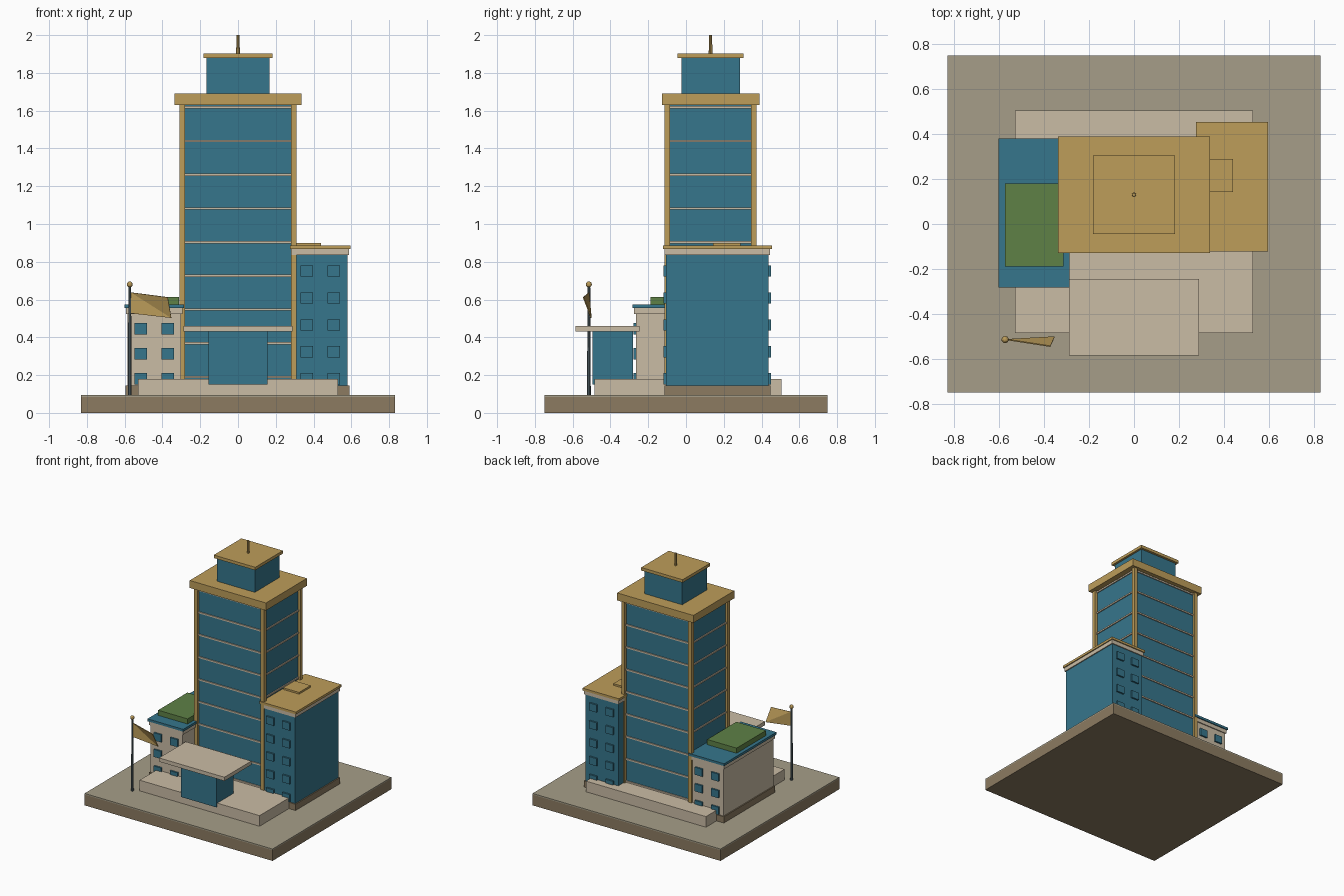
import bpy, bmesh
from math import pi

if "Cube" in bpy.data.objects:
    bpy.data.objects.remove(bpy.data.objects["Cube"])


def mat(name, hexcol):
    rgb = [int(hexcol[i:i + 2], 16) / 255 for i in (0, 2, 4)]
    lin = [c / 12.92 if c < 0.04 else ((c + 0.055) / 1.055) ** 2.4 for c in rgb]
    m = bpy.data.materials.new(name)
    m.diffuse_color = (*lin, 1)
    m.use_nodes = True
    m.node_tree.nodes["Principled BSDF"].inputs["Base Color"].default_value = m.diffuse_color
    return m


GLASS = mat("blue_glass", "36768C")
GOLD = mat("gold", "BD9D5A")
CREAM = mat("cream_stone", "CABCA5")
PAVE = mat("paving", "A69E88")
BROWN = mat("brown_stone", "8C7B61")
GREEN = mat("grass", "5E8146")
METAL = mat("dark_metal", "55656B")


def obj(name, bm, m):
    me = bpy.data.meshes.new(name)
    bm.to_mesh(me)
    bm.free()
    me.materials.append(m)
    o = bpy.data.objects.new(name, me)
    bpy.context.collection.objects.link(o)
    return o


def boxes(name, m, specs):
    """One object from boxes given as (x0, x1, y0, y1, z0, z1)."""
    bm = bmesh.new()
    for x0, x1, y0, y1, z0, z1 in specs:
        vs = bmesh.ops.create_cube(bm, size=1)["verts"]
        bmesh.ops.scale(bm, vec=(x1 - x0, y1 - y0, z1 - z0), verts=vs)
        bmesh.ops.translate(bm, vec=((x0 + x1) / 2, (y0 + y1) / 2, (z0 + z1) / 2), verts=vs)
    return obj(name, bm, m)


def box(name, m, *s):
    return boxes(name, m, [s])


def cone(name, m, x, y, z0, z1, r0, r1, n=8):
    bm = bmesh.new()
    vs = bmesh.ops.create_cone(bm, cap_ends=True, segments=n, radius1=r0, radius2=r1, depth=z1 - z0)["verts"]
    bmesh.ops.translate(bm, vec=(x, y, (z0 + z1) / 2), verts=vs)
    return obj(name, bm, m)


# Ground slab and podium
box("base_slab", BROWN, -0.83, 0.83, -0.75, 0.75, 0, 0.085)
box("paving_slab", PAVE, -0.83, 0.83, -0.75, 0.75, 0.085, 0.095)
box("podium", CREAM, -0.53, 0.53, -0.485, 0.505, 0.09, 0.18)

# Main tower: glass core, floor ledges, corner posts, roof slab
CY = 0.13


def centred(hx, hy, z0, z1):
    return (-hx, hx, CY - hy, CY + hy, z0, z1)


box("tower_glass", GLASS, *centred(0.29, 0.224, 0.17, 1.64))
boxes("floor_ledges", CREAM, [centred(0.298, 0.232, z - 0.006, z + 0.006)
                              for z in (0.19 + 0.1785 * i for i in range(9))])
boxes("corner_posts", GOLD, [(sx * 0.295 - 0.015, sx * 0.295 + 0.015,
                              CY + sy * 0.229 - 0.015, CY + sy * 0.229 + 0.015, 0.17, 1.64)
                             for sx in (-1, 1) for sy in (-1, 1)])
box("tower_roof", GOLD, *centred(0.337, 0.258, 1.63, 1.69))
box("penthouse", GLASS, *centred(0.166, 0.155, 1.69, 1.88))
box("penthouse_roof", GOLD, *centred(0.183, 0.174, 1.878, 1.902))
cone("roof_mast", GOLD, 0, CY, 1.69, 2.0, 0.014, 0.008)


# Side wings, both with plinth, cornice, roof and windows front and back
def wing(side, body, wall, roof, x0, x1, y0, y1, top, rows):
    def layer(e, z0, z1):
        return (x0 - e, x1 + e, y0 - e, y1 + e, z0, z1)
    box(side + "_wing_wall", body, *layer(0, 0.09, top - 0.03))
    box(side + "_wing_plinth", BROWN, *layer(0.009, 0.09, 0.145))
    box(side + "_wing_cornice", wall, *layer(0.008, top - 0.05, top - 0.018))
    box(side + "_wing_roof", roof, *layer(0.016, top - 0.019, top))
    c = (x0 + x1) / 2
    boxes(side + "_wing_windows", GLASS,
          [(c + s * 0.0715 - 0.033, c + s * 0.0715 + 0.033, y - 0.013, y + 0.013, z - 0.03, z + 0.03)
           for s in (-1, 1) for y in (y0, y1) for z in rows])


wing("right", GLASS, CREAM, GOLD, 0.291, 0.58, -0.106, 0.438, 0.886,
     [0.18 + 0.1428 * i for i in range(5)])
wing("left", CREAM, CREAM, GLASS, -0.586, -0.303, -0.266, 0.363, 0.573,
     [0.18 + 0.1325 * i for i in range(3)])
box("roof_hatch", GOLD, 0.30, 0.44, 0.143, 0.288, 0.88, 0.90)
box("roof_garden", GREEN, -0.573, -0.313, -0.189, 0.18, 0.57, 0.614)

# Entrance lobby and canopy
box("lobby", GLASS, -0.156, 0.156, -0.496, -0.28, 0.15, 0.435)
box("canopy", CREAM, -0.289, 0.289, -0.584, -0.245, 0.43, 0.46)

# Flagpole with finial and twisted flag
FX, FY = -0.573, -0.514
cone("flagpole", METAL, FX, FY, 0.09, 0.68, 0.01, 0.007)
bm = bmesh.new()
vs = bmesh.ops.create_uvsphere(bm, u_segments=10, v_segments=6, radius=0.016)["verts"]
bmesh.ops.translate(bm, vec=(FX, FY, 0.68), verts=vs)
obj("pole_finial", bm, GOLD)

bm = bmesh.new()
a, b, c, d = [bm.verts.new(p) for p in ((-0.567, FY, 0.638), (-0.567, FY, 0.527),
                                        (-0.353, -0.502, 0.503), (-0.372, -0.544, 0.612))]
bm.faces.new((a, b, c))
bm.faces.new((a, c, d))
flag = obj("flag", bm, GOLD)
sol = flag.modifiers.new("thickness", "SOLIDIFY")
sol.thickness = 0.005
sol.offset = 0
